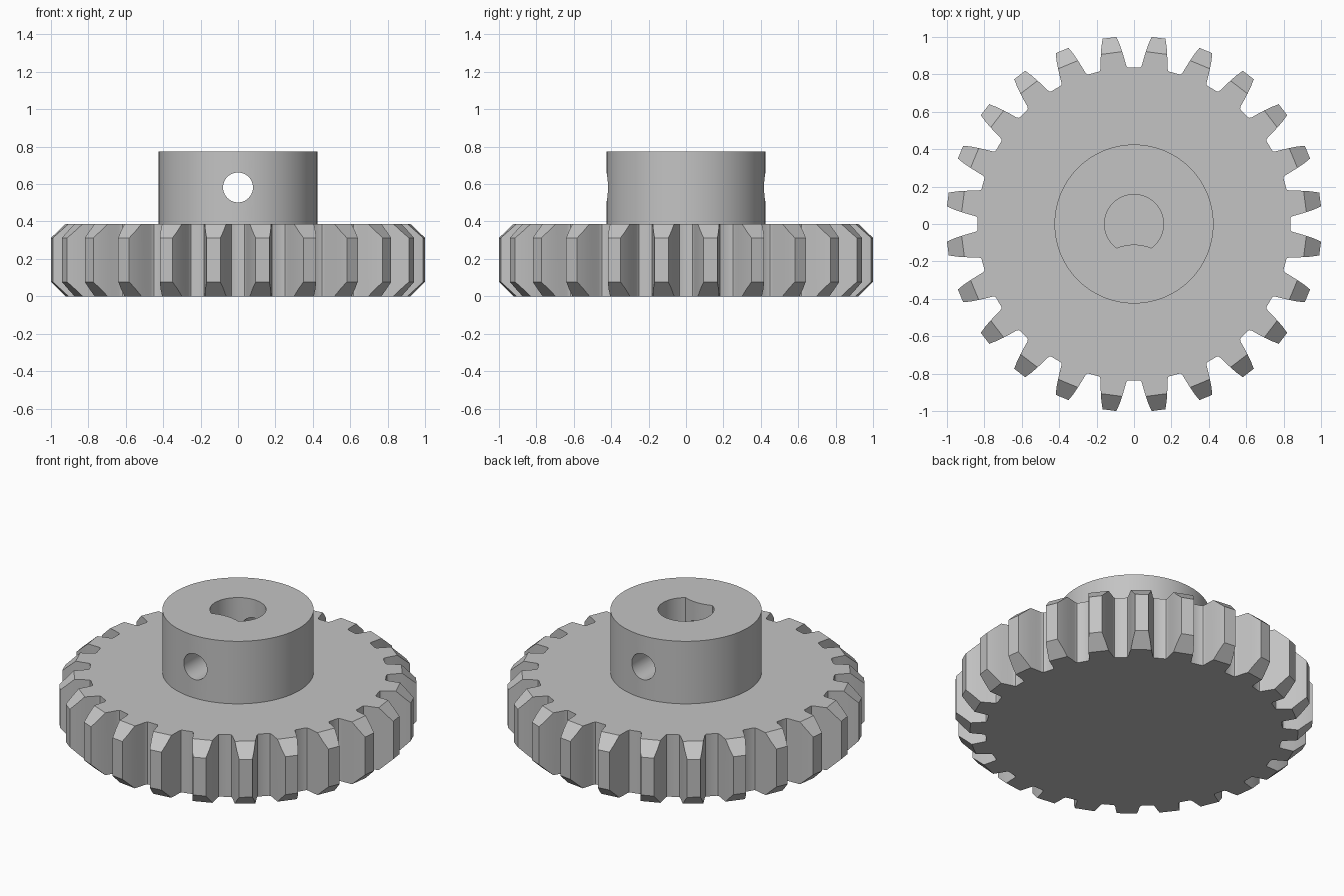
import bpy, bmesh, math

if "Cube" in bpy.data.objects:
    bpy.data.objects.remove(bpy.data.objects["Cube"])

TEETH = 24
PLATE_H, HUB_TOP = 0.387, 0.775
HUB_R, BORE_R, PIN_R, PIN_Z = 0.425, 0.158, 0.08, 0.582

metal = bpy.data.materials.new("plain grey")
metal.diffuse_color = (0.55, 0.55, 0.55, 1)
metal.use_nodes = True
metal.node_tree.nodes["Principled BSDF"].inputs["Base Color"].default_value = metal.diffuse_color


def loft(name, rings):
    """Closed solid through matching rings of points."""
    bm = bmesh.new()
    loops = [[bm.verts.new(p) for p in ring] for ring in rings]
    n = len(loops[0])
    for a, b in zip(loops, loops[1:]):
        for i in range(n):
            j = (i + 1) % n
            bm.faces.new((a[i], a[j], b[j], b[i]))
    bm.faces.new(loops[0][::-1])
    bm.faces.new(loops[-1])
    bmesh.ops.recalc_face_normals(bm, faces=bm.faces)
    mesh = bpy.data.meshes.new(name)
    bm.to_mesh(mesh)
    bm.free()
    mesh.materials.append(metal)
    ob = bpy.data.objects.new(name, mesh)
    bpy.context.collection.objects.link(ob)
    return ob


def ring(r, z, n, start=0.0):
    return [(r * math.cos(start + math.tau * i / n),
             r * math.sin(start + math.tau * i / n), z) for i in range(n)]


def prism(name, outline, z0, z1):
    return loft(name, [[(x, y, z) for x, y in outline] for z in (z0, z1)])


def combine(target, tool, operation):
    mod = target.modifiers.new(operation, 'BOOLEAN')
    mod.operation, mod.object, mod.solver = operation, tool, 'EXACT'
    bpy.ops.object.select_all(action='DESELECT')
    bpy.context.view_layer.objects.active = target
    target.select_set(True)
    bpy.ops.object.modifier_apply(modifier=mod.name)
    bpy.data.objects.remove(tool)


# Toothed plate: half tooth flank as (degrees from tooth centre, radius)
flank = [(1.8, 1.02), (2.1, 1.005), (2.9, 0.965), (3.55, 0.925), (4.15, 0.885),
         (4.55, 0.857), (4.75, 0.847), (5.05, 0.839), (5.5, 0.836)]
tooth = [(-a, r) for a, r in reversed(flank)] + flank
outline = []
for k in range(TEETH):
    for a, r in tooth:
        t = math.radians(7.5 + 15 * k + a)
        outline.append((r * math.cos(t), r * math.sin(t)))
gear = prism("gear_wheel", outline, -0.05, PLATE_H + 0.05)

# Faceted blank gives each tooth a flat tip and sloping ends
cos_half = math.cos(math.pi / TEETH)
blank = loft("blank", [ring(r / cos_half, z, TEETH) for r, z in
                       ((0.922, 0), (1.0038, 0.077), (1.0038, 0.312), (0.922, PLATE_H))])
combine(gear, blank, 'INTERSECT')

# Hub standing on the plate
hub = loft("hub", [ring(HUB_R, z, 96) for z in (0.2, HUB_TOP)])
combine(gear, hub, 'UNION')

# Blind shaft bore with a slightly bowed flat
corner = math.atan2(-0.128, 0.092)
sweep = math.pi - 2 * corner
bore = [(BORE_R * math.cos(corner + sweep * i / 48),
         BORE_R * math.sin(corner + sweep * i / 48)) for i in range(49)]
bore += [(x, -0.11 - 2.1 * x * x) for x in (-0.07, -0.046, -0.023, 0, 0.023, 0.046, 0.07)]
combine(gear, prism("bore", bore, PLATE_H, HUB_TOP + 0.1), 'DIFFERENCE')

# Cross hole through the hub, front to back
pin = loft("cross_hole", [[(x, y, PIN_Z + z) for x, z, _ in ring(PIN_R, 0, 40)]
                          for y in (-0.6, 0.6)])
combine(gear, pin, 'DIFFERENCE')

bpy.ops.object.shade_smooth_by_angle(angle=math.radians(25))
